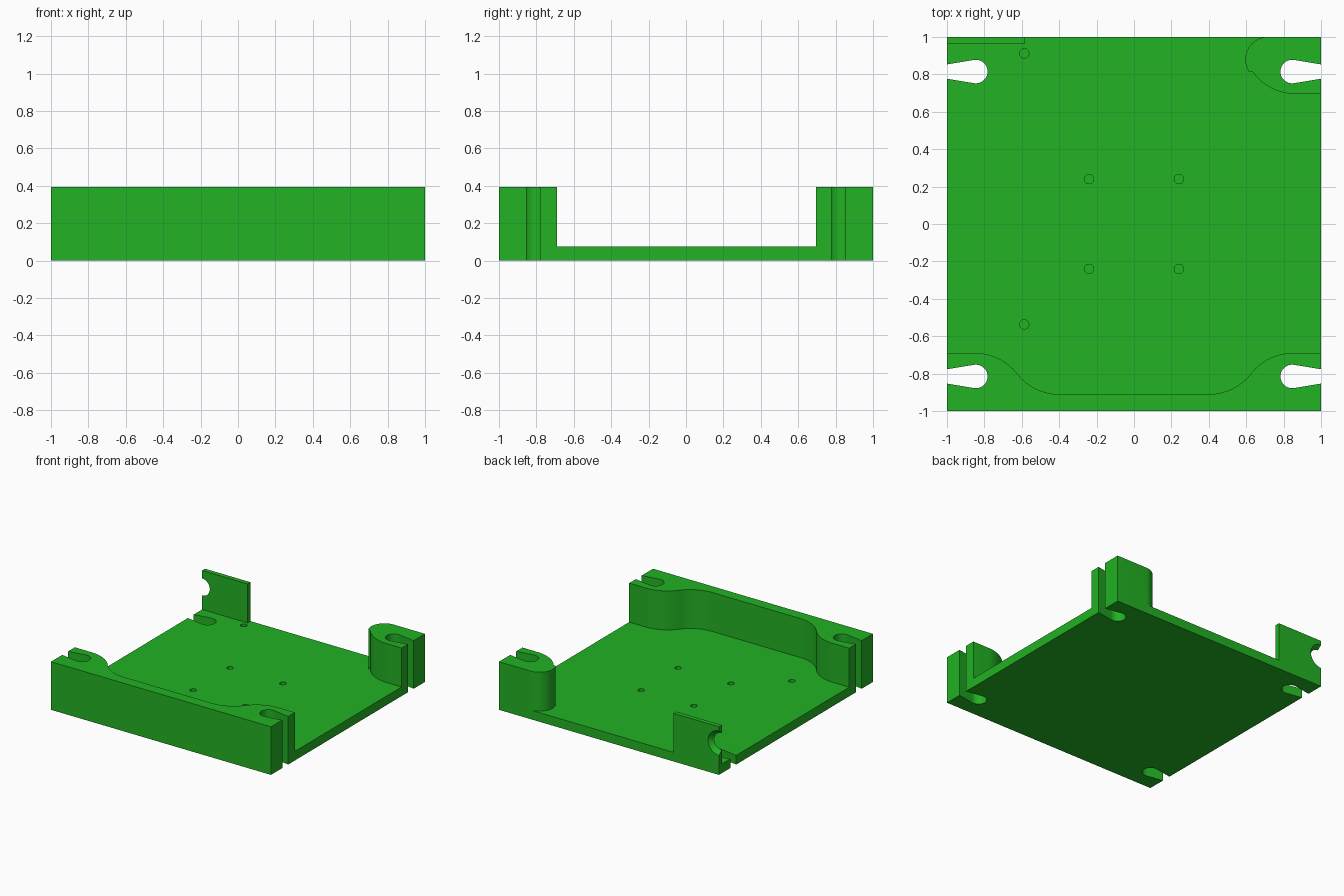
import bpy, bmesh, math
from mathutils import Matrix, Vector

if "Cube" in bpy.data.objects:
    bpy.data.objects.remove(bpy.data.objects["Cube"])

TOP, FLOOR = 0.395, 0.075
green = bpy.data.materials.new("bright_green")
green.diffuse_color = (0.016, 0.445, 0.017, 1)
green.use_nodes = True
green.node_tree.nodes["Principled BSDF"].inputs["Base Color"].default_value = green.diffuse_color


def arc(cx, cy, r, a0, a1, n=16):
    """Points on an arc, angles in degrees."""
    return [(cx + r * math.cos(math.radians(a0 + (a1 - a0) * i / n)),
             cy + r * math.sin(math.radians(a0 + (a1 - a0) * i / n))) for i in range(n + 1)]


def prism(name, pts, z0, z1):
    """Vertical extrusion of an outline."""
    bm = bmesh.new()
    face = bm.faces.new([bm.verts.new((x, y, z0)) for x, y in pts])
    ext = bmesh.ops.extrude_face_region(bm, geom=[face])
    bmesh.ops.translate(bm, vec=(0, 0, z1 - z0),
                        verts=[v for v in ext["geom"] if isinstance(v, bmesh.types.BMVert)])
    return finish(name, bm)


def finish(name, bm):
    bmesh.ops.recalc_face_normals(bm, faces=bm.faces)
    me = bpy.data.meshes.new(name)
    bm.to_mesh(me)
    bm.free()
    me.materials.append(green)
    ob = bpy.data.objects.new(name, me)
    bpy.context.collection.objects.link(ob)
    return ob


def combine(target, other, op):
    """Apply a boolean and remove the second body."""
    mod = target.modifiers.new(op, 'BOOLEAN')
    mod.operation, mod.solver, mod.object = op, 'EXACT', other
    bpy.context.view_layer.objects.active = target
    bpy.ops.object.modifier_apply(modifier=mod.name)
    bpy.data.objects.remove(other)


# floor plate
tray = prism("mounting_tray", [(-1, -1), (1, -1), (1, 1), (-1, 1)], 0, FLOOR)

# front wall with S-curved inner face, mirrored left to right
half = [(1, -1), (1, -0.69)] + arc(0.85, -0.975, 0.285, 90, 142.1) \
    + arc(0.40, -0.625, 0.285, 322.1, 270)[1:]
outline = half + [(-x, y) for x, y in reversed(half)]
combine(tray, prism("front_wall", outline, 0, TOP), 'UNION')

# rounded post at the back right
post = [(1, 1)] + arc(0.715, 0.88, 0.12, 90, 212) + arc(0.865, 0.98, 0.285, 215, 270) + [(1, 0.695)]
combine(tray, prism("back_post", post, 0, TOP), 'UNION')

# thin upright tab at the back left
tab = [(-1, 0.962), (-0.585, 0.962), (-0.585, 1), (-1, 1)]
combine(tray, prism("back_tab", tab, 0, TOP), 'UNION')

# flared half-round notch in the tab's outer edge
bm = bmesh.new()
bmesh.ops.create_cone(bm, cap_ends=True, segments=48, radius1=0.108, radius2=0.062, depth=0.058,
                      matrix=Matrix.Translation(Vector((-1, 0.981, 0.26))) @ Matrix.Rotation(math.pi / 2, 4, 'X'))
combine(tray, finish("notch_cutter", bm), 'DIFFERENCE')

# tapered keyhole slots through all four corners
for sx in (-1, 1):
    for sy in (-1, 1):
        key = [(1.05, -0.030), (1.05, 0.030)] + arc(0.846, 0, 0.063, 78, 282, 28)
        combine(tray, prism("slot_cutter", [(sx * x, sy * 0.815 + y) for x, y in key], -0.1, 0.5),
                'DIFFERENCE')

# blind screw holes in the floor
holes = [(x, y) for x in (-0.24, 0.24) for y in (-0.24, 0.24)] + [(-0.587, 0.912), (-0.587, -0.537)]
for x, y in holes:
    combine(tray, prism("hole_cutter", arc(x, y, 0.025, 0, 345, 23), 0.025, 0.12), 'DIFFERENCE')

# smooth curved walls, keep corners sharp
bpy.ops.object.select_all(action='DESELECT')
tray.select_set(True)
bpy.context.view_layer.objects.active = tray
bpy.ops.object.shade_smooth_by_angle(angle=math.radians(30))
